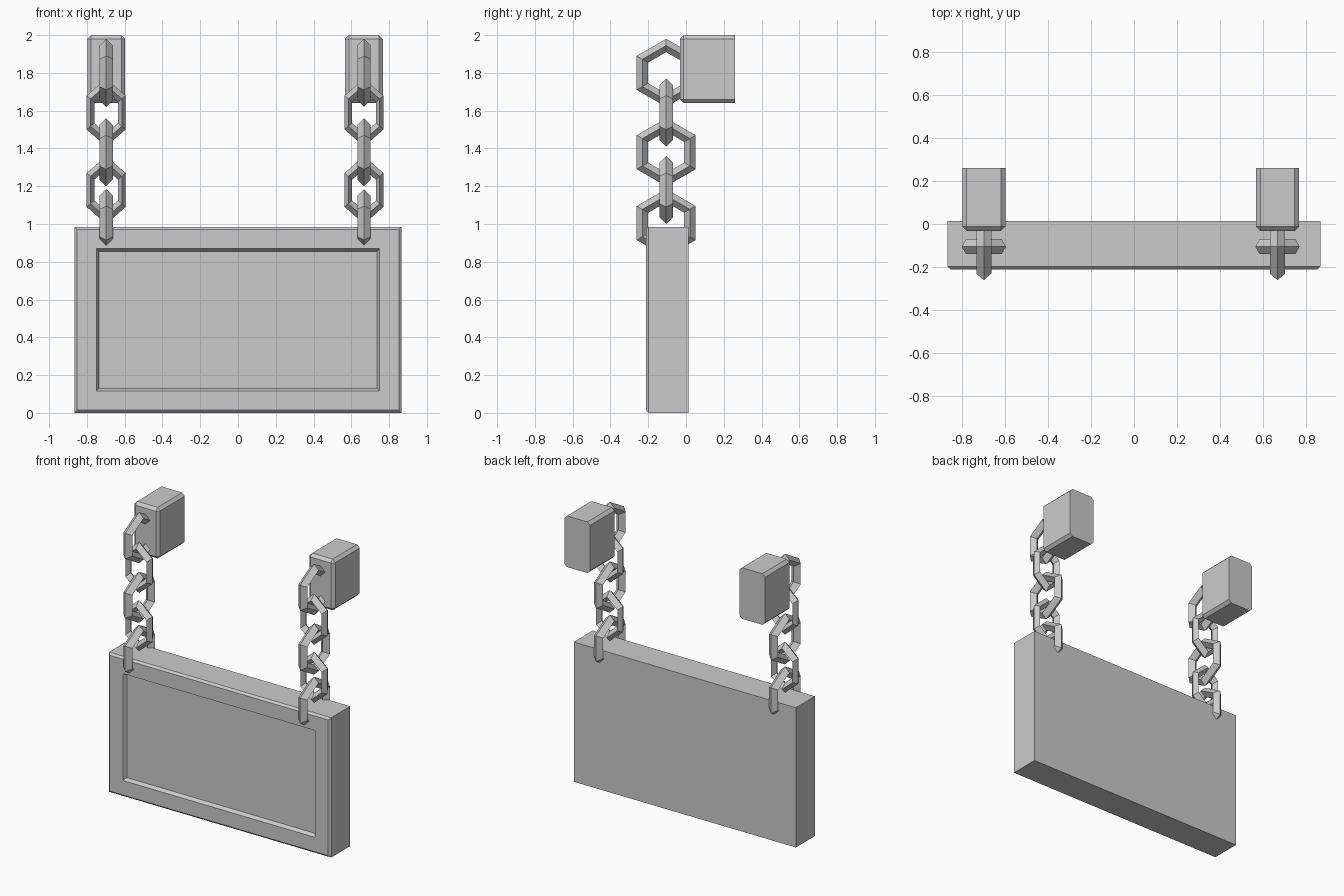
import bpy, bmesh
from math import pi

cube = bpy.data.objects.get("Cube")
if cube:
    bpy.data.objects.remove(cube, do_unlink=True)

grey = bpy.data.materials.new("stone grey")
grey.use_nodes = True
COLOUR = (0.6, 0.6, 0.6, 1)
grey.diffuse_color = COLOUR
grey.node_tree.nodes["Principled BSDF"].inputs["Base Color"].default_value = COLOUR


def box(name, lo, hi, chamfer, pick_edge, detail=None):
    """Box between two corners, with the picked edges chamfered."""
    bm = bmesh.new()
    bmesh.ops.create_cube(bm, size=1)
    for v in bm.verts:
        v.co = [h if c > 0 else l for c, l, h in zip(v.co, lo, hi)]
    edges = [e for e in bm.edges if pick_edge([v.co.y for v in e.verts])]
    bmesh.ops.bevel(bm, geom=edges, offset=chamfer, segments=1, affect='EDGES')
    if detail:
        detail(bm)
    mesh = bpy.data.meshes.new(name)
    bm.to_mesh(mesh)
    bm.free()
    mesh.materials.append(grey)
    obj = bpy.data.objects.new(name, mesh)
    bpy.context.collection.objects.link(obj)


def recess_panel(bm):
    """Border on the front face, then a sloped step down to the panel."""
    bm.normal_update()
    front = min(bm.faces, key=lambda f: f.calc_center_median().y)
    bmesh.ops.inset_region(bm, faces=[front], thickness=0.102, use_even_offset=True)
    bmesh.ops.inset_region(bm, faces=[front], thickness=0.014, depth=-0.025,
                           use_even_offset=True)


def link(name, x, z, crosswise):
    """Six-sided chain link with a diamond section."""
    bpy.ops.mesh.primitive_torus_add(
        major_segments=6, minor_segments=4, major_radius=0.145, minor_radius=0.035,
        location=(x, -0.105, z), rotation=(0, pi / 2, pi / 2 if crosswise else 0))
    obj = bpy.context.object
    obj.name = name
    obj.scale.y = 0.66 if crosswise else 1
    obj.data.materials.append(grey)


# Sign board: chamfered around the front only
box("sign_board", (-0.866, -0.212, 0), (0.866, 0.013, 0.985), 0.014,
    lambda ys: max(ys) < -0.1, recess_panel)

# Wall blocks and chains
for side, x in (("right", -0.698), ("left", 0.667)):
    box(side + "_wall_block", (x - 0.1, -0.032, 1.64), (x + 0.1, 0.26, 2.0), 0.02,
        lambda ys: min(ys) < 0)
    for i, z in enumerate((1.80, 1.59, 1.38, 1.18, 1.005)):
        link(f"{side}_chain_link_{i + 1}", x, z, i % 2 == 1)
